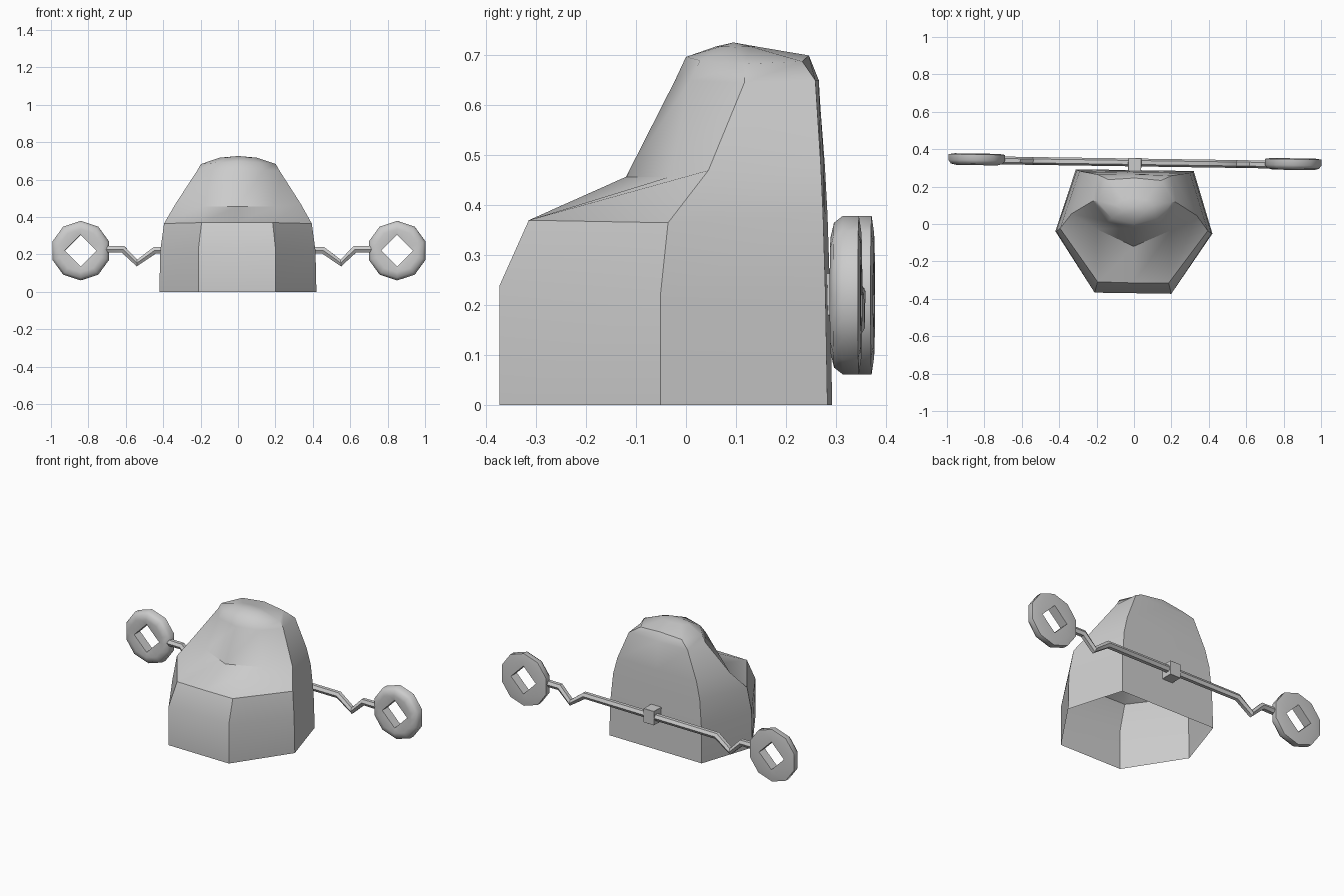
import bpy, bmesh, math

if "Cube" in bpy.data.objects:
    bpy.data.objects.remove(bpy.data.objects["Cube"])

YAW = -0.015   # the whole model is turned very slightly


def finish(obj, angle=35):
    bpy.ops.object.select_all(action='DESELECT')
    obj.select_set(True)
    bpy.context.view_layer.objects.active = obj
    bpy.ops.object.shade_smooth_by_angle(angle=math.radians(angle))


def loft(name, rings, closed=False, cap=None, angle=35):
    """Skin a list of equal-length point loops; closed joins last to first."""
    bm = bmesh.new()
    loops = [[bm.verts.new(p) for p in r] for r in rings]
    pairs = list(zip(loops, loops[1:]))
    if closed:
        pairs.append((loops[-1], loops[0]))
    for a, b in pairs:
        for i in range(len(a)):
            j = (i + 1) % len(a)
            bm.faces.new((a[i], a[j], b[j], b[i]))
    if cap:
        tip = bm.verts.new(cap)
        last = loops[-1]
        for i in range(len(last)):
            bm.faces.new((last[i], last[(i + 1) % len(last)], tip))
    bmesh.ops.recalc_face_normals(bm, faces=bm.faces)
    me = bpy.data.meshes.new(name)
    bm.to_mesh(me)
    bm.free()
    obj = bpy.data.objects.new(name, me)
    bpy.context.collection.objects.link(obj)
    obj.rotation_euler.z = YAW
    finish(obj, angle)
    return obj


# Hood: half sections (front middle, front corner, side, back corner, back middle)
half_sections = [
    [(0, -.37, 0), (.205, -.37, 0), (.42, -.045, 0), (.315, .288, 0), (0, .288, 0)],
    [(0, -.37, .24), (.205, -.37, .24), (.415, -.045, .22), (.31, .284, .22), (0, .284, .22)],
    [(0, -.315, .37), (.19, -.312, .37), (.395, -.03, .365), (.295, .279, .38), (0, .279, .38)],
    [(0, -.12, .457), (.2, -.03, .457), (.335, .05, .47), (.27, .274, .48), (0, .276, .48)],
    [(0, -.022, .65), (.14, .01, .65), (.222, .12, .645), (.2, .262, .65), (0, .266, .65)],
    [(0, 0, .697), (.12, .03, .69), (.2, .12, .683), (.14, .235, .688), (0, .246, .70)],
    [(0, .06, .718), (.06, .07, .718), (.1, .1, .717), (.06, .13, .718), (0, .14, .718)],
]
sections = [h + [(-x, y, z) for x, y, z in h[3:0:-1]] for h in half_sections]
loft("hood", sections, cap=(0, .095, .726), angle=40)


# End rings: ten-sided outside, diamond hole
def polygon(radius, sides, cx, y, n=20):
    pts = []
    step = 2 * math.pi / sides
    for i in range(n):
        t = 2 * math.pi * i / n
        r = radius * math.cos(step / 2) / math.cos(t % step - step / 2)
        pts.append((cx + r * math.sin(t), y, .22 + r * math.cos(t)))
    return pts


for side, label in ((-1, "left"), (1, "right")):
    cx = side * .846
    loft(label + "_end_ring", [
        polygon(.085, 4, cx, .364),
        polygon(.125, 10, cx, .364),
        polygon(.159, 10, cx, .359),
        polygon(.159, 10, cx, .327),
        polygon(.145, 10, cx, .309),
        polygon(.115, 10, cx, .302),
        polygon(.085, 4, cx, .308),
    ], closed=True, angle=50)


# Crossbar with a kink on each side
half = [(.71, .227), (.62, .227), (.545, .154), (.45, .222), (0, .222)]
path = half + [(-x, z) for x, z in half[-2::-1]]
curve = bpy.data.curves.new("crossbar", 'CURVE')
curve.dimensions = '3D'
curve.bevel_depth = .021
curve.bevel_resolution = 1
spline = curve.splines.new('POLY')
spline.points.add(len(path) - 1)
for p, (x, z) in zip(spline.points, path):
    p.co = (x, .329, z, 1)
bar = bpy.data.objects.new("crossbar", curve)
bpy.context.collection.objects.link(bar)
bar.rotation_euler.z = YAW
bpy.context.view_layer.objects.active = bar
bar.select_set(True)
bpy.ops.object.convert(target='MESH')
finish(bpy.context.view_layer.objects.active, 40)

# Centre mount holding the bar to the back of the hood
bpy.ops.mesh.primitive_cube_add(size=1, location=(.004, .315, .222))
mount = bpy.context.object
mount.name = "centre_mount"
mount.scale = (.07, .075, .085)
mount.rotation_euler.z = YAW
bevel = mount.modifiers.new("bevel", 'BEVEL')
bevel.width = .012
bevel.segments = 1
